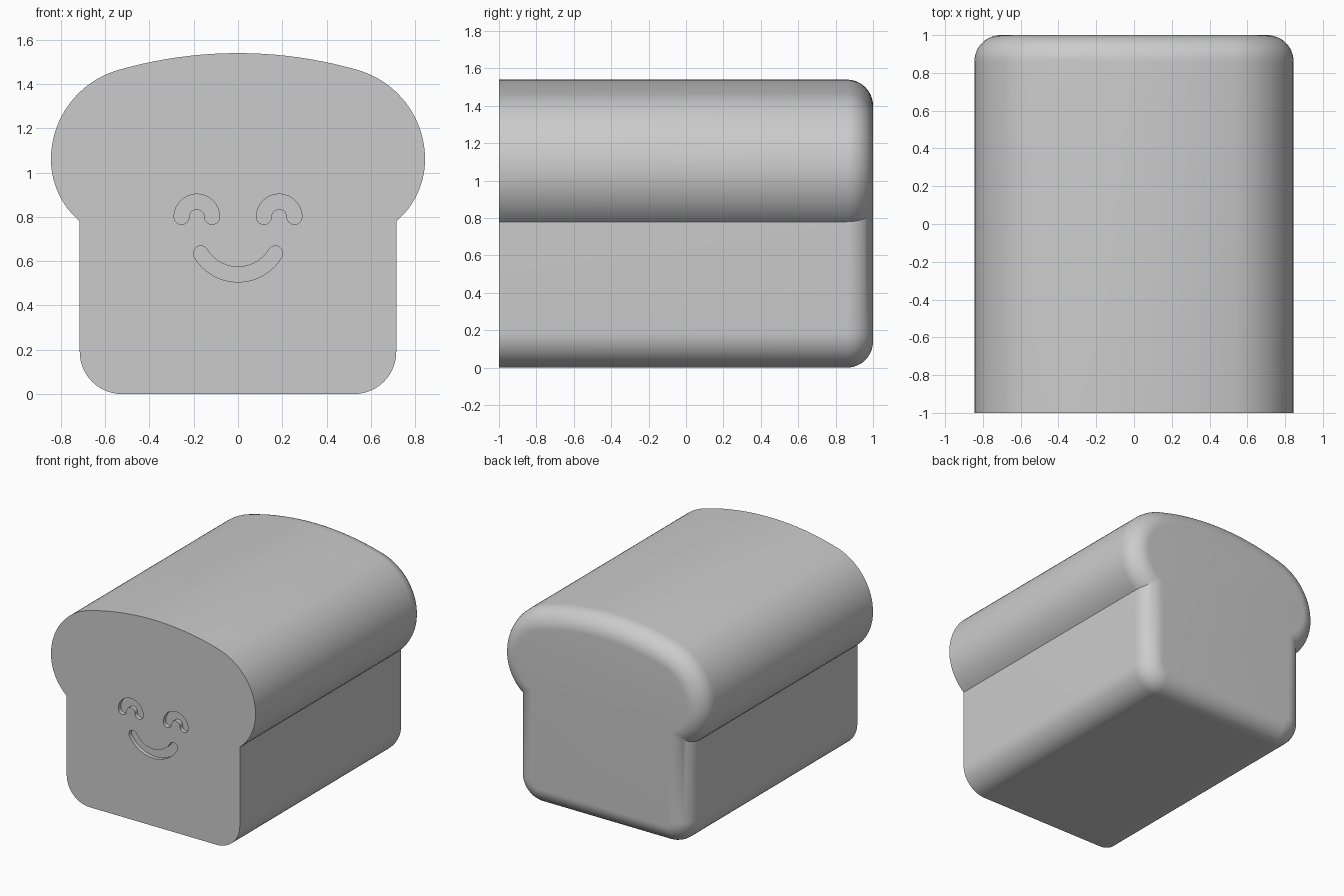
import bpy, bmesh
from math import sin, cos, pi, sqrt, asin, atan2

if "Cube" in bpy.data.objects:
    bpy.data.objects.remove(bpy.data.objects["Cube"])

FILLET = 0.14   # rounding of the back rim
DEPTH = 0.03    # depth of the engraved face


def arc(cx, cz, r, a0, a1, n):
    return [(cx + r * cos(a0 + (a1 - a0) * i / n),
             cz + r * sin(a0 + (a1 - a0) * i / n)) for i in range(n + 1)]


def loaf_profile(d):
    """Bread-slice outline, inset by d (all arcs stay concentric)."""
    lower_r, upper_r, mid_z, max_x, wall_x = 0.3665, 0.42, 1.06, 0.845, 0.715
    lx, ux = max_x - lower_r, max_x - upper_r
    # crown arc tangent to the shoulder arc, apex at z = 1.54
    h = 1.54 - mid_z
    crown_r = (ux**2 + h**2 - upper_r**2) / (2 * (h - upper_r))
    crown_z = 1.54 - crown_r
    join = atan2(mid_z - crown_z, ux)
    # notch where the wall meets the lower bulge
    r = lower_r - d
    dx = wall_x - d - lx
    notch = atan2(-sqrt(r * r - dx * dx), dx)
    right = arc(wall_x - 0.19, 0.19, 0.19 - d, -pi / 2, 0, 14)
    right += arc(lx, mid_z, r, notch, 0, 12)
    right += arc(ux, mid_z, upper_r - d, 0, join, 18)[1:]
    right += arc(0, crown_z, crown_r - d, join, pi / 2, 10)[1:]
    return right + [(-x, z) for x, z in reversed(right[:-1])]


def loft(name, rings):
    """Closed solid through a list of (y, outline) rings."""
    bm = bmesh.new()
    loops = [[bm.verts.new((x, y, z)) for x, z in pts] for y, pts in rings]
    n = len(loops[0])
    for a, b in zip(loops, loops[1:]):
        for i in range(n):
            j = (i + 1) % n
            bm.faces.new((a[i], a[j], b[j], b[i]))
    bm.faces.new(loops[0])
    bm.faces.new(loops[-1])
    bmesh.ops.recalc_face_normals(bm, faces=bm.faces)
    mesh = bpy.data.meshes.new(name)
    bm.to_mesh(mesh)
    bm.free()
    ob = bpy.data.objects.new(name, mesh)
    bpy.context.collection.objects.link(ob)
    return ob


def curved_slot(cx, cz, r, w, a0, a1):
    """Arc-shaped stroke of half-width w with round ends."""
    pts = arc(cx, cz, r + w, a0, a1, 28)
    pts += arc(cx + r * cos(a1), cz + r * sin(a1), w, a1, a1 + pi, 12)[1:]
    pts += arc(cx, cz, r - w, a1, a0, 28)[1:]
    pts += arc(cx + r * cos(a0), cz + r * sin(a0), w, a0 + pi, a0 + 2 * pi, 12)[1:-1]
    return pts


# loaf: straight body, then the rounded back rim
rings = [(-1, loaf_profile(0))]
for i in range(13):
    t = pi / 2 * i / 12
    rings.append((1 - FILLET + FILLET * sin(t), loaf_profile(FILLET * (1 - cos(t)))))
loaf = loft("bread_loaf", rings)

# engraved face: two arched eyes and a smile
half = asin(0.168 / 0.196)
slots = {
    "eye_left_cutter": curved_slot(-0.186, 0.80, 0.069, 0.034, 0, pi),
    "eye_right_cutter": curved_slot(0.186, 0.80, 0.069, 0.034, 0, pi),
    "smile_cutter": curved_slot(0, 0.736, 0.196, 0.034, -pi / 2 - half, -pi / 2 + half),
}
bpy.context.view_layer.objects.active = loaf
for name, outline in slots.items():
    cutter = loft(name, [(-1.1, outline), (-1 + DEPTH, outline)])
    cutter.hide_render = True
    mod = loaf.modifiers.new(name, 'BOOLEAN')
    mod.operation = 'DIFFERENCE'
    mod.solver = 'EXACT'
    mod.object = cutter
    bpy.ops.object.modifier_apply(modifier=mod.name)
    bpy.data.objects.remove(cutter)

bpy.ops.object.select_all(action='DESELECT')
loaf.select_set(True)
bpy.ops.object.shade_smooth_by_angle(angle=pi / 6)
